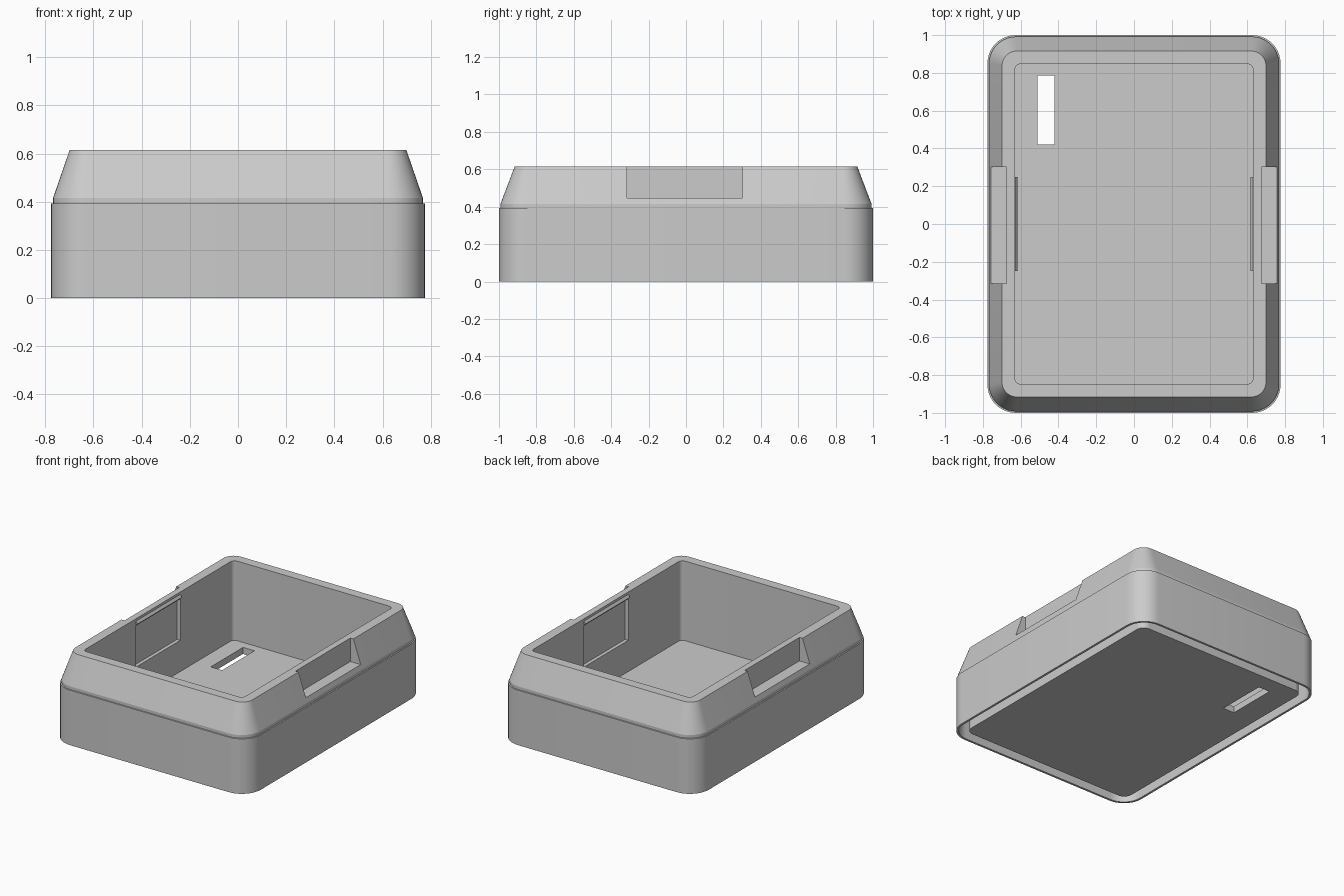
import bpy, bmesh, math

cube = bpy.data.objects.get("Cube")
if cube:
    bpy.data.objects.remove(cube, do_unlink=True)

grey = bpy.data.materials.new("plain_grey")
grey.use_nodes = True
color = (0.6, 0.6, 0.6, 1)
grey.diffuse_color = color
grey.node_tree.nodes["Principled BSDF"].inputs["Base Color"].default_value = color


def make_object(name, bm):
    bmesh.ops.recalc_face_normals(bm, faces=bm.faces)
    mesh = bpy.data.meshes.new(name)
    bm.to_mesh(mesh)
    bm.free()
    mesh.materials.append(grey)
    obj = bpy.data.objects.new(name, mesh)
    bpy.context.collection.objects.link(obj)
    return obj


def rounded_ring(bm, hx, hy, radius, z, steps=10):
    """Rounded rectangle of vertices at height z."""
    ring = []
    for corner, (sx, sy) in enumerate([(1, 1), (-1, 1), (-1, -1), (1, -1)]):
        for i in range(steps + 1):
            a = math.pi / 2 * (corner + i / steps)
            ring.append(bm.verts.new((sx * (hx - radius) + radius * math.cos(a),
                                      sy * (hy - radius) + radius * math.sin(a), z)))
    return ring


def loft(name, sections):
    bm = bmesh.new()
    rings = [rounded_ring(bm, *s) for s in sections]
    for a, b in zip(rings, rings[1:]):
        for i in range(len(a)):
            j = (i + 1) % len(a)
            bm.faces.new((a[i], a[j], b[j], b[i]))
    bm.faces.new(rings[0])
    bm.faces.new(rings[-1])
    return make_object(name, bm)


def box(name, low, high):
    bm = bmesh.new()
    bmesh.ops.create_cube(bm, size=1)
    for v in bm.verts:
        v.co = [l + (h - l) * (c + 0.5) for c, l, h in zip(v.co, low, high)]
    return make_object(name, bm)


def cut(target, low, high):
    cutter = box("cutter", low, high)
    cutter.hide_render = True
    mod = target.modifiers.new("cut", "BOOLEAN")
    mod.operation = "DIFFERENCE"
    mod.solver = "EXACT"
    mod.object = cutter
    bpy.context.view_layer.objects.active = target
    bpy.ops.object.modifier_apply(modifier=mod.name)
    bpy.data.objects.remove(cutter, do_unlink=True)


# Tray shell: inner box bottom, groove behind the thin skirt,
# outer wall, tapered collar, rim, cavity
tray = loft("tray_body", [
    (0.69, 0.91, 0.06, 0.0),
    (0.69, 0.91, 0.06, 0.39),
    (0.76, 0.984, 0.135, 0.39),
    (0.76, 0.984, 0.135, 0),
    (0.776, 1.0, 0.15, 0),
    (0.776, 1.0, 0.15, 0.392),
    (0.768, 0.992, 0.145, 0.393),
    (0.768, 0.992, 0.145, 0.415),
    (0.699, 0.916, 0.08, 0.615),
    (0.63, 0.847, 0.03, 0.615),
    (0.63, 0.847, 0.03, 0.047),
])

# Slot through the floor
cut(tray, (-0.51, 0.42, -0.1), (-0.42, 0.785, 0.2))

for side, name in ((1, "left"), (-1, "right")):
    def span(a, b):
        return sorted((side * a, side * b))

    # Outer grip notch and inner wall recess
    x0, x1 = span(0.675, 0.9)
    cut(tray, (x0, -0.315, 0.447), (x1, 0.303, 0.8))
    x0, x1 = span(0.6, 0.655)
    cut(tray, (x0, -0.25, 0.27), (x1, 0.25, 0.565))

    # Small catch ridge above the recess
    bm = bmesh.new()
    ends = [[bm.verts.new((side * x, y, z))
             for x, z in ((0.635, 0.567), (0.617, 0.58), (0.635, 0.605))]
            for y in (-0.25, 0.25)]
    for i in range(3):
        j = (i + 1) % 3
        bm.faces.new((ends[0][i], ends[0][j], ends[1][j], ends[1][i]))
    for end in ends:
        bm.faces.new(end)
    make_object(name + "_catch_ridge", bm)

# Smooth round corners, crisp edges
bpy.ops.object.select_all(action="DESELECT")
tray.select_set(True)
bpy.context.view_layer.objects.active = tray
bpy.ops.object.shade_smooth_by_angle(angle=math.radians(15))
